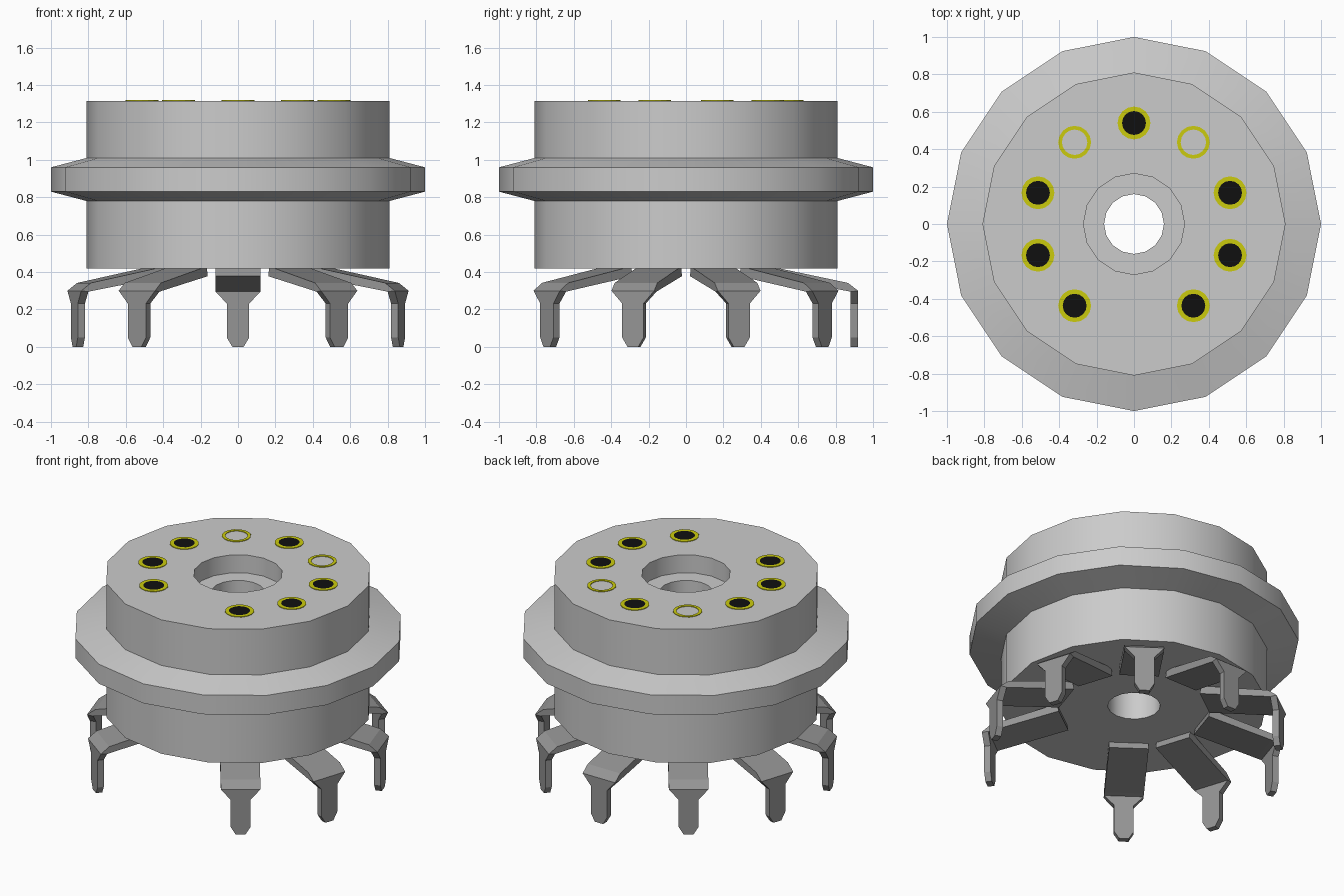
import bpy, bmesh, math

cube = bpy.data.objects.get("Cube")
if cube:
    bpy.data.objects.remove(cube, do_unlink=True)

SIDES = 16
TOP = 1.315


def material(name, rgb):
    m = bpy.data.materials.new(name)
    m.use_nodes = True
    m.diffuse_color = (*rgb, 1)
    bsdf = next(n for n in m.node_tree.nodes if n.type == 'BSDF_PRINCIPLED')
    bsdf.inputs["Base Color"].default_value = (*rgb, 1)
    return m


body_grey = material("light grey", (0.6, 0.6, 0.6))
pin_grey = material("pin grey", (0.3, 0.3, 0.3))
yellow = material("contact yellow", (0.6, 0.6, 0.004))
black = material("hole black", (0.005, 0.005, 0.005))


def loft(name, rings, mat, loop=False):
    """Join equal rings of points; cap the ends, or close back to the first ring."""
    bm = bmesh.new()
    rows = [[bm.verts.new(p) for p in ring] for ring in rings]
    n = len(rows[0])
    pairs = list(zip(rows, rows[1:])) + ([(rows[-1], rows[0])] if loop else [])
    for a, b in pairs:
        for i in range(n):
            j = (i + 1) % n
            bm.faces.new((a[i], a[j], b[j], b[i]))
    if not loop:
        bm.faces.new(rows[0])
        bm.faces.new(rows[-1])
    bmesh.ops.recalc_face_normals(bm, faces=bm.faces)
    mesh = bpy.data.meshes.new(name)
    bm.to_mesh(mesh)
    bm.free()
    mesh.materials.append(mat)
    obj = bpy.data.objects.new(name, mesh)
    bpy.context.collection.objects.link(obj)
    return obj


def circle(r, z):
    return [(r * math.cos(math.tau * i / SIDES), r * math.sin(math.tau * i / SIDES), z)
            for i in range(SIDES)]


def turned(name, profile, mat, loop=True):
    return loft(name, [circle(r, z) for r, z in profile], mat, loop)


# Body with flange, central through hole and stepped recess
body = turned("socket_body", [
    (0.16, 0.42), (0.81, 0.42), (0.81, 0.78), (1.0, 0.83), (1.0, 0.96),
    (0.81, 1.01), (0.81, TOP), (0.27, TOP), (0.27, TOP - 0.12), (0.16, TOP - 0.12)],
    body_grey)
bpy.context.view_layer.objects.active = body
body.select_set(True)
bpy.ops.object.shade_smooth_by_angle(angle=math.radians(30))
body.select_set(False)

# Bent pin: outer (r, z), inner (r, z), half width at each station
PIN = [
    ((0.45, 0.43), (0.44, 0.378), 0.12),
    ((0.866, 0.342), (0.85, 0.301), 0.12),
    ((0.92, 0.30), (0.88, 0.295), 0.12),
    ((0.92, 0.232), (0.88, 0.232), 0.06),
    ((0.92, 0.05), (0.88, 0.05), 0.06),
    ((0.92, 0.0), (0.88, 0.0), 0.03),
]
pin_rings = [[(o[0], -w, o[1]), (o[0], w, o[1]), (i[0], w, i[1]), (i[0], -w, i[1])]
             for o, i, w in PIN]

# Nine positions of a ten-step circle, the front one left empty
for k in range(-4, 5):
    angle = math.radians(90 + 36 * k)
    tag = str(k + 5)
    pin = loft("pin_" + tag, pin_rings, pin_grey)
    pin.rotation_euler.z = angle
    spot = (0.54 * math.cos(angle), 0.54 * math.sin(angle), TOP)

    # Contact ring on the top face
    r = 0.068 if abs(k) == 1 else 0.064
    ring = turned("contact_ring_" + tag,
                  [(r, -0.002), (0.088, -0.002), (0.088, 0.004), (r, 0.004)], yellow)
    ring.location = spot

    # Two contacts are blanked off, the rest have dark holes
    if abs(k) != 1:
        hole = turned("contact_hole_" + tag, [(r, -0.002), (r, 0.004)], black, loop=False)
        hole.location = spot
